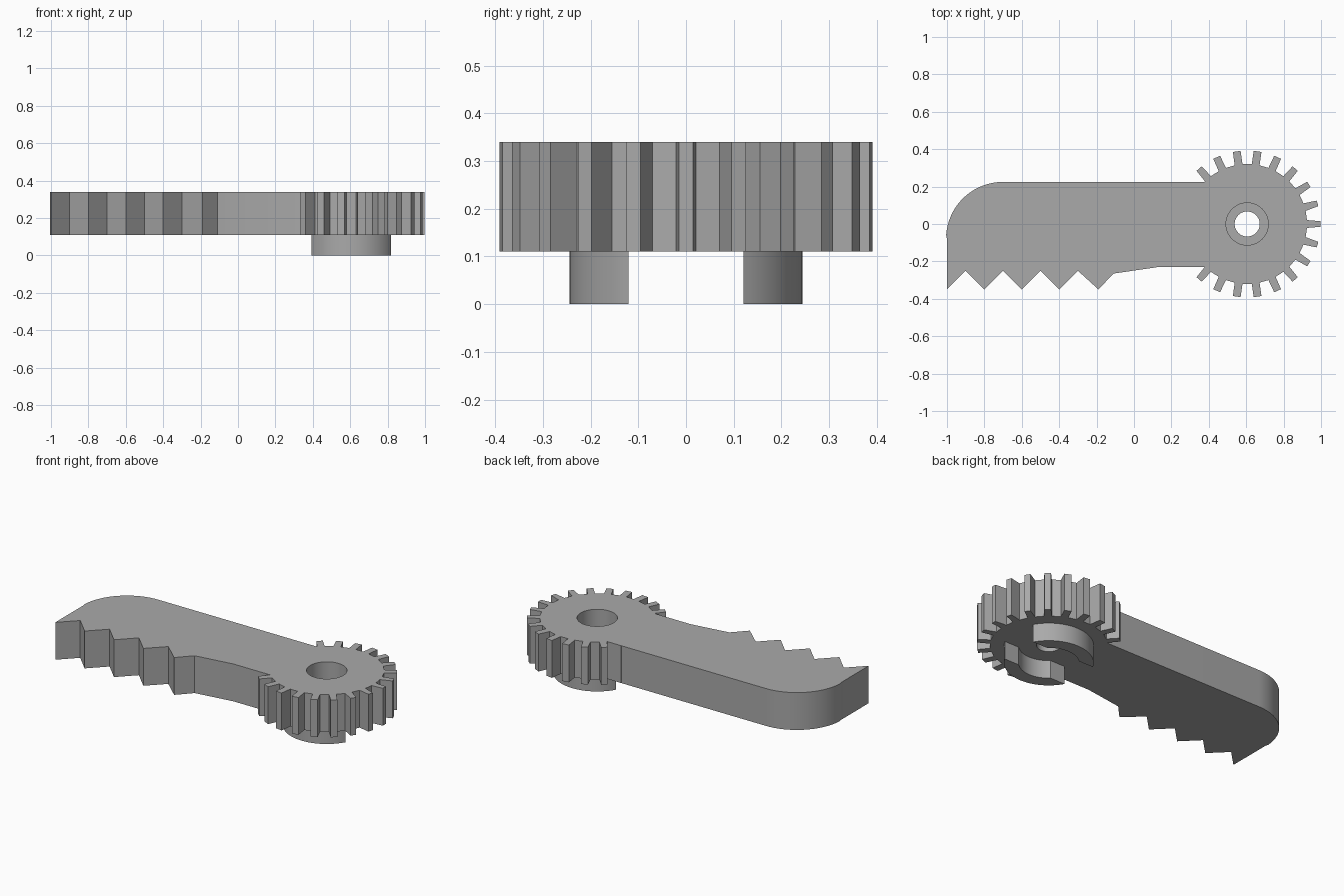
import bpy
import bmesh
from math import sin, cos, pi, radians, sqrt, asin

cube = bpy.data.objects.get("Cube")
if cube:
    bpy.data.objects.remove(cube, do_unlink=True)

HUB_X = 0.605
BASE, TOP = 0.11, 0.34

grey = bpy.data.materials.new("plain grey")
grey.use_nodes = True
COLOUR = (0.4, 0.4, 0.4, 1)
grey.diffuse_color = COLOUR
grey.node_tree.nodes["Principled BSDF"].inputs["Base Color"].default_value = COLOUR


def arc(cx, cy, r, start, end, steps):
    """Points along an arc, angles in degrees."""
    angles = [radians(start + (end - start) * i / steps) for i in range(steps + 1)]
    return [(cx + r * cos(a), cy + r * sin(a)) for a in angles]


def prism(name, outline, z0, z1):
    """Extrude a closed outline between two heights."""
    bm = bmesh.new()
    face = bm.faces.new([bm.verts.new((x, y, z0)) for x, y in outline])
    grown = bmesh.ops.extrude_face_region(bm, geom=[face])["geom"]
    moved = [v for v in grown if isinstance(v, bmesh.types.BMVert)]
    bmesh.ops.translate(bm, verts=moved, vec=(0, 0, z1 - z0))
    bmesh.ops.recalc_face_normals(bm, faces=bm.faces)
    mesh = bpy.data.meshes.new(name)
    bm.to_mesh(mesh)
    bm.free()
    mesh.materials.append(grey)
    obj = bpy.data.objects.new(name, mesh)
    bpy.context.collection.objects.link(obj)
    return obj


def activate(obj):
    bpy.ops.object.select_all(action='DESELECT')
    obj.select_set(True)
    bpy.context.view_layer.objects.active = obj


def combine(target, other, operation):
    """Apply a boolean and discard the helper."""
    activate(target)
    mod = target.modifiers.new(operation.lower(), 'BOOLEAN')
    mod.operation = operation
    mod.solver = 'EXACT'
    mod.object = other
    bpy.ops.object.modifier_apply(modifier=mod.name)
    bpy.data.objects.remove(other, do_unlink=True)


# Arm: rounded back corner, straight sides and a saw edge along the front
saw = [(-1 + 0.1 * i, -0.25 if i % 2 else -0.35) for i in range(8)]
saw += [(-0.19, -0.35), (-0.11, -0.265), (0.13, -0.23)]
arm_outline = saw + [(HUB_X, -0.23), (HUB_X, 0.225)]
arm_outline += arc(-0.7, -0.08, 0.305, 90, 180, 24)[:-1] + [(-1, -0.08)]
arm = prism("toothed_arm", arm_outline, BASE, TOP)

# Gear: tapered teeth around the hub
TEETH, ROOT, TIP = 22, 0.32, 0.392
gear_outline = []
for i in range(TEETH):
    a = 2 * pi * i / TEETH
    spread = 0.006 * sin(a) ** 2
    for r, w in ((ROOT, -0.021), (TIP, -0.015 - spread), (TIP, 0.015 + spread), (ROOT, 0.021)):
        gear_outline.append((HUB_X + r * cos(a) - w * sin(a), r * sin(a) + w * cos(a)))
gear = prism("gear", gear_outline, BASE, TOP)
combine(arm, gear, 'UNION')

# Stepped hole through the hub
for radius, floor in ((0.067, 0.0), (0.113, 0.17)):
    cutter = prism("hole_cutter", arc(HUB_X, 0, radius, 0, 360, 48)[:-1], floor, TOP + 0.1)
    combine(arm, cutter, 'DIFFERENCE')

# Two curved lugs beneath the hub, hollowed towards the middle
OUTER, INNER, GAP = 0.244, 0.165, 0.12
a_out = asin(GAP / OUTER) * 180 / pi
a_in = asin(GAP / INNER) * 180 / pi
lug = arc(HUB_X, 0, OUTER, a_out, 180 - a_out, 32) + arc(HUB_X, 0, INNER, 180 - a_in, a_in, 20)
lugs = [prism("back_lug", lug, 0, BASE),
        prism("front_lug", [(x, -y) for x, y in lug], 0, BASE)]

for obj in [arm] + lugs:
    activate(obj)
    bpy.ops.object.shade_smooth_by_angle(angle=radians(20))
